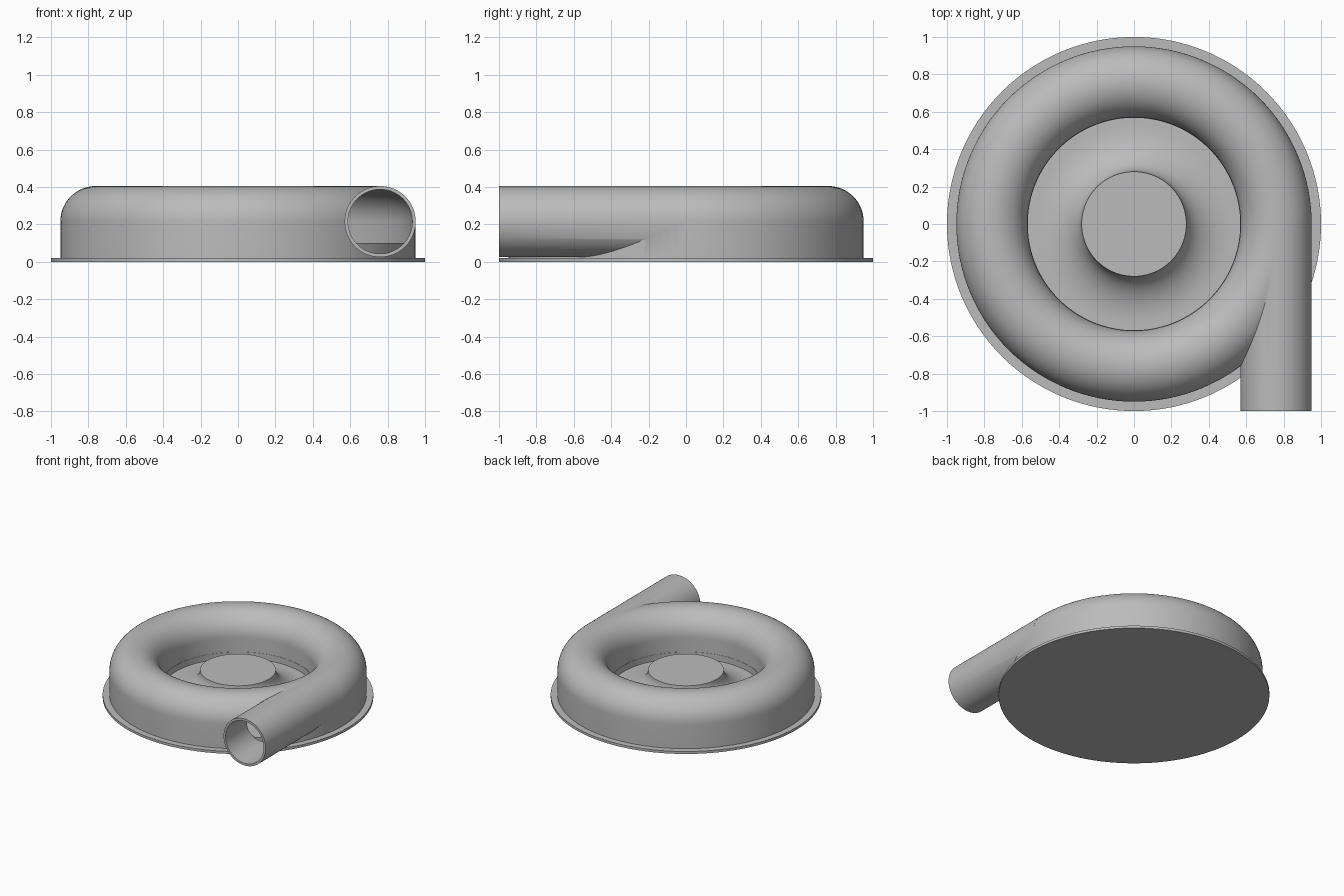
import bpy, bmesh
from math import pi, sin, cos, radians
from mathutils import Matrix, Vector

if "Cube" in bpy.data.objects:
    bpy.data.objects.remove(bpy.data.objects["Cube"], do_unlink=True)

metal = bpy.data.materials.new("grey_metal")
metal.use_nodes = True
metal.diffuse_color = (0.5, 0.5, 0.5, 1)
metal.node_tree.nodes["Principled BSDF"].inputs["Base Color"].default_value = (0.5, 0.5, 0.5, 1)

SEGMENTS = 128
RING_R, TUBE_R, BORE_R, TUBE_Z = 0.76, 0.19, 0.172, 0.215
PLATE_TOP, FLOOR_Z, WELL_Z = 0.02, 0.1, 0.05


def finish(name, bm):
    bmesh.ops.recalc_face_normals(bm, faces=bm.faces)
    mesh = bpy.data.meshes.new(name)
    bm.to_mesh(mesh)
    bm.free()
    mesh.materials.append(metal)
    obj = bpy.data.objects.new(name, mesh)
    bpy.context.collection.objects.link(obj)
    return obj


def lathe(name, profile):
    """Revolve a closed (radius, height) outline around the z axis."""
    bm = bmesh.new()
    verts = [bm.verts.new((r, 0, z)) for r, z in profile]
    edges = [bm.edges.new((a, b)) for a, b in zip(verts, verts[1:] + verts[:1])]
    bmesh.ops.spin(bm, geom=verts + edges, cent=(0, 0, 0), axis=(0, 0, 1),
                   angle=2 * pi, steps=SEGMENTS, use_merge=True)
    bmesh.ops.remove_doubles(bm, verts=bm.verts, dist=1e-5)
    loose = [e for e in bm.edges if not e.link_faces]
    bmesh.ops.delete(bm, geom=loose, context="EDGES")
    return finish(name, bm)


def pipe(name, radius, y0, y1):
    """Solid cylinder along y, tangent to the ring."""
    bm = bmesh.new()
    place = Matrix.Translation(Vector((RING_R, (y0 + y1) / 2, TUBE_Z))) @ Matrix.Rotation(pi / 2, 4, "X")
    bmesh.ops.create_cone(bm, cap_ends=True, segments=64, radius1=radius, radius2=radius,
                          depth=y1 - y0, matrix=place)
    return finish(name, bm)


def arch(radius, bottom):
    """Straight-sided section with a half-round top."""
    top = [(RING_R + radius * cos(pi * i / 32), TUBE_Z + radius * sin(pi * i / 32)) for i in range(33)]
    return [(RING_R - radius, bottom), (RING_R + radius, bottom)] + top


def smooth(obj):
    bpy.ops.object.select_all(action="DESELECT")
    obj.select_set(True)
    bpy.context.view_layer.objects.active = obj
    bpy.ops.object.shade_smooth_by_angle(angle=radians(30))


def combine(obj, tool, operation):
    tool.hide_render = True
    mod = obj.modifiers.new(operation, "BOOLEAN")
    mod.operation, mod.solver, mod.object = operation, "EXACT", tool
    bpy.context.view_layer.objects.active = obj
    bpy.ops.object.modifier_apply(modifier=mod.name)
    bpy.data.objects.remove(tool, do_unlink=True)


# Round mounting plate
plate = lathe("base_plate", [(0, 0), (1, 0), (1, PLATE_TOP), (0, PLATE_TOP)])

# Ring housing with its tangent outlet pipe, hollowed out
housing = lathe("ring_housing", arch(TUBE_R, 0.012))
combine(housing, pipe("outlet_pipe", TUBE_R, -1, -0.02), "UNION")
combine(housing, lathe("ring_void", arch(BORE_R, 0.06)), "DIFFERENCE")
combine(housing, pipe("pipe_bore", BORE_R, -1.1, -0.02), "DIFFERENCE")

# Raised floor inside the ring, ending in a step at the pipe
floor = lathe("ring_floor", [(0.568, 0.01), (0.94, 0.01), (0.94, FLOOR_Z), (0.568, FLOOR_Z)])

# Central hub flaring out into the well floor
HUB_R, HUB_Z, FLARE = 0.28, 0.22, 0.25
flare = [(HUB_R + FLARE * (1 - cos(pi / 2 * i / 16)), HUB_Z - (HUB_Z - WELL_Z) * sin(pi / 2 * i / 16))
         for i in range(17)]
hub = lathe("centre_hub", [(0, HUB_Z)] + flare + [(0.575, WELL_Z), (0.575, 0.01), (0, 0.01)])

for part in (plate, housing, floor, hub):
    smooth(part)
